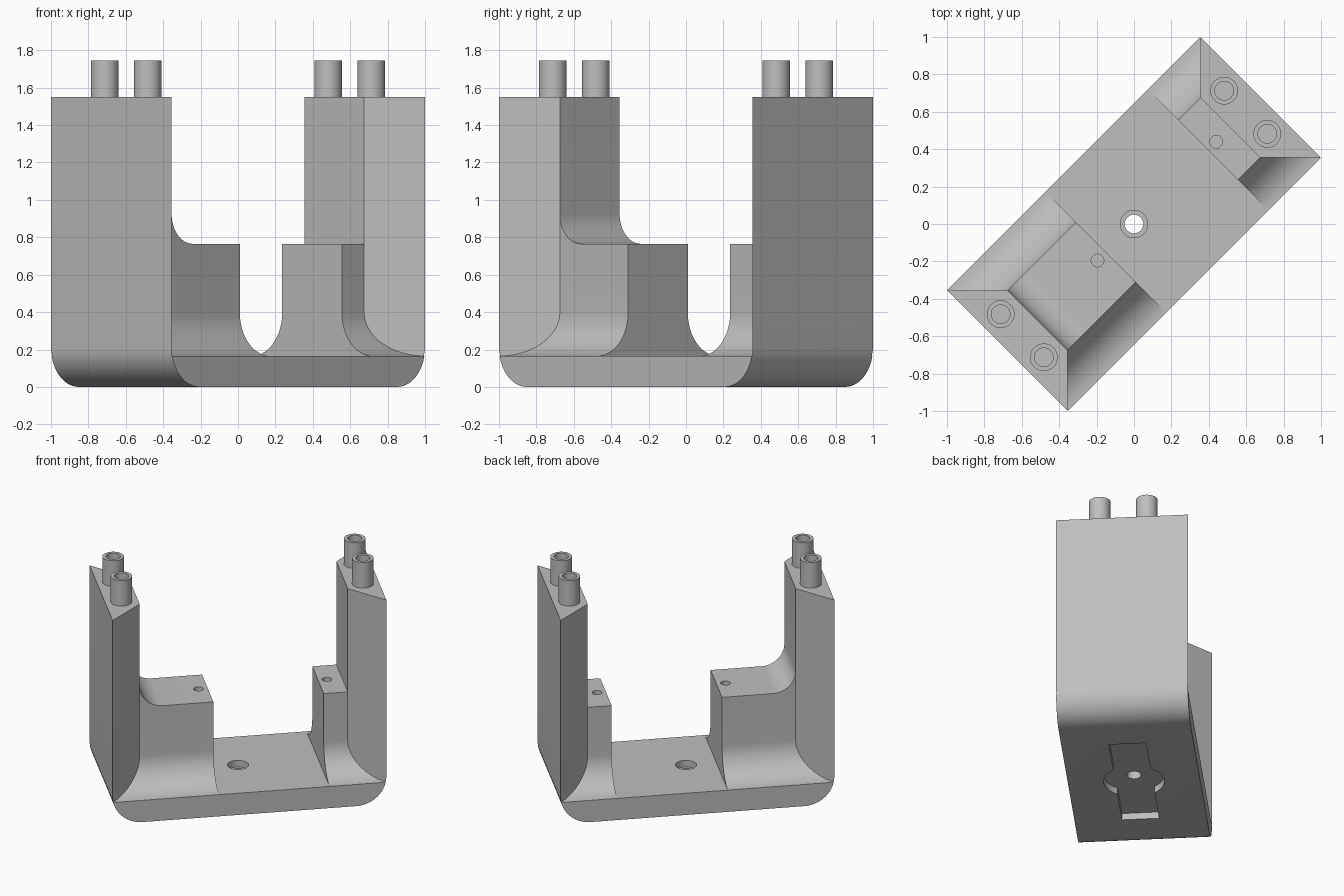
import bpy, bmesh
from math import sin, cos, pi, radians

if "Cube" in bpy.data.objects:
    bpy.data.objects.remove(bpy.data.objects["Cube"])

# Main dimensions: u runs along the bracket, v across it, then all is turned 45 degrees
END, HALF = 0.958, 0.456        # half length and half width
WALL, RIB = 0.728, 0.226        # inner face of posts, half width of ribs
BASE, SHELF, TOP = 0.165, 0.765, 1.55
PEG_TOP = 1.745
TURN = radians(45)

grey = bpy.data.materials.new("light grey")
grey.use_nodes = True
colour = (0.52, 0.52, 0.52, 1)
grey.diffuse_color = colour
grey.node_tree.nodes["Principled BSDF"].inputs["Base Color"].default_value = colour


def arc(cx, cz, r, start, end, steps=14):
    return [(cx + r * cos(radians(start + (end - start) * i / steps)),
             cz + r * sin(radians(start + (end - start) * i / steps)))
            for i in range(steps + 1)]


def loft(name, first, second):
    """Closed solid between two matching loops of points."""
    bm = bmesh.new()
    a = [bm.verts.new(p) for p in first]
    b = [bm.verts.new(p) for p in second]
    bm.faces.new(a)
    bm.faces.new(b[::-1])
    for i in range(len(a)):
        j = (i + 1) % len(a)
        bm.faces.new((a[j], a[i], b[i], b[j]))
    bmesh.ops.recalc_face_normals(bm, faces=bm.faces)
    mesh = bpy.data.meshes.new(name)
    bm.to_mesh(mesh)
    bm.free()
    obj = bpy.data.objects.new(name, mesh)
    bpy.context.collection.objects.link(obj)
    mesh.materials.append(grey)
    return obj


def cylinder(name, u, v, r, z0, z1, n=40):
    ring = [(u + r * cos(2 * pi * i / n), v + r * sin(2 * pi * i / n)) for i in range(n)]
    return loft(name, [(x, y, z0) for x, y in ring], [(x, y, z1) for x, y in ring])


def combine(target, tool, operation="DIFFERENCE"):
    bpy.ops.object.select_all(action="DESELECT")
    bpy.context.view_layer.objects.active = target
    target.select_set(True)
    mod = target.modifiers.new("combine", "BOOLEAN")
    mod.operation, mod.solver, mod.object = operation, "EXACT", tool
    bpy.ops.object.modifier_apply(modifier=mod.name)
    bpy.data.objects.remove(tool)


# Bracket body: U-shaped side profile with a long and a short shelf
R = 0.21
F = 0.16
profile = (
    arc(-END + R, R, R, 180, 270) + arc(END - R, R, R, 270, 360)
    + [(END, TOP), (WALL, TOP), (WALL, SHELF), (0.56, SHELF), (0.56, BASE),
       (-0.212, BASE), (-0.212, SHELF)]
    + arc(-WALL + F, SHELF + F, F, 270, 180)
    + [(-WALL, TOP), (-END, TOP)]
)
body = loft("bracket_body", [(u, -HALF, z) for u, z in profile],
            [(u, HALF, z) for u, z in profile])

# Side cuts: concave sweep down to the base, mitred ends leave the posts wedge shaped
edge = HALF + 0.002
sweep = edge - RIB
section = ([(0.7, 1.8), (RIB, 1.8)]
           + arc(edge, BASE + sweep, sweep, 180, 270, 20) + [(0.7, BASE)])
for side in (-1, 1):
    ends = [[(e * (WALL - RIB + v), side * v, z) for v, z in section] for e in (-1, 1)]
    combine(body, loft("side_cutter", *ends))

# Hollow pegs on the posts
for u in (-0.845, 0.845):
    for v in (-0.163, 0.163):
        combine(body, cylinder("peg", u, v, 0.074, TOP - 0.05, PEG_TOP), "UNION")
        combine(body, cylinder("peg_bore", u, v, 0.05, TOP, PEG_TOP + 0.1))

# Screw holes in the shelves
for u in (-0.276, 0.622):
    combine(body, cylinder("shelf_hole", u, 0, 0.034, SHELF - 0.25, SHELF + 0.1, 28))

# Recess under the base: a slot and a disc
slot = [(-0.52, -0.128), (0.52, -0.128), (0.52, 0.128), (-0.52, 0.128)]
combine(body, loft("slot_cutter", [(u, v, -0.1) for u, v in slot],
                   [(u, v, 0.05) for u, v in slot]))
combine(body, cylinder("disc_cutter", 0, 0, 0.21, -0.12, 0.0501, 48))

# Stepped hole through the middle of the base
combine(body, cylinder("centre_hole", 0, 0, 0.05, -0.1, 0.3))
combine(body, cylinder("centre_counterbore", 0, 0, 0.073, BASE - 0.05, 0.3))

# Turn onto the diagonal and smooth the curved surfaces
body.rotation_euler.z = TURN
bpy.ops.object.select_all(action="DESELECT")
body.select_set(True)
bpy.context.view_layer.objects.active = body
bpy.ops.object.shade_smooth_by_angle(angle=radians(25))
